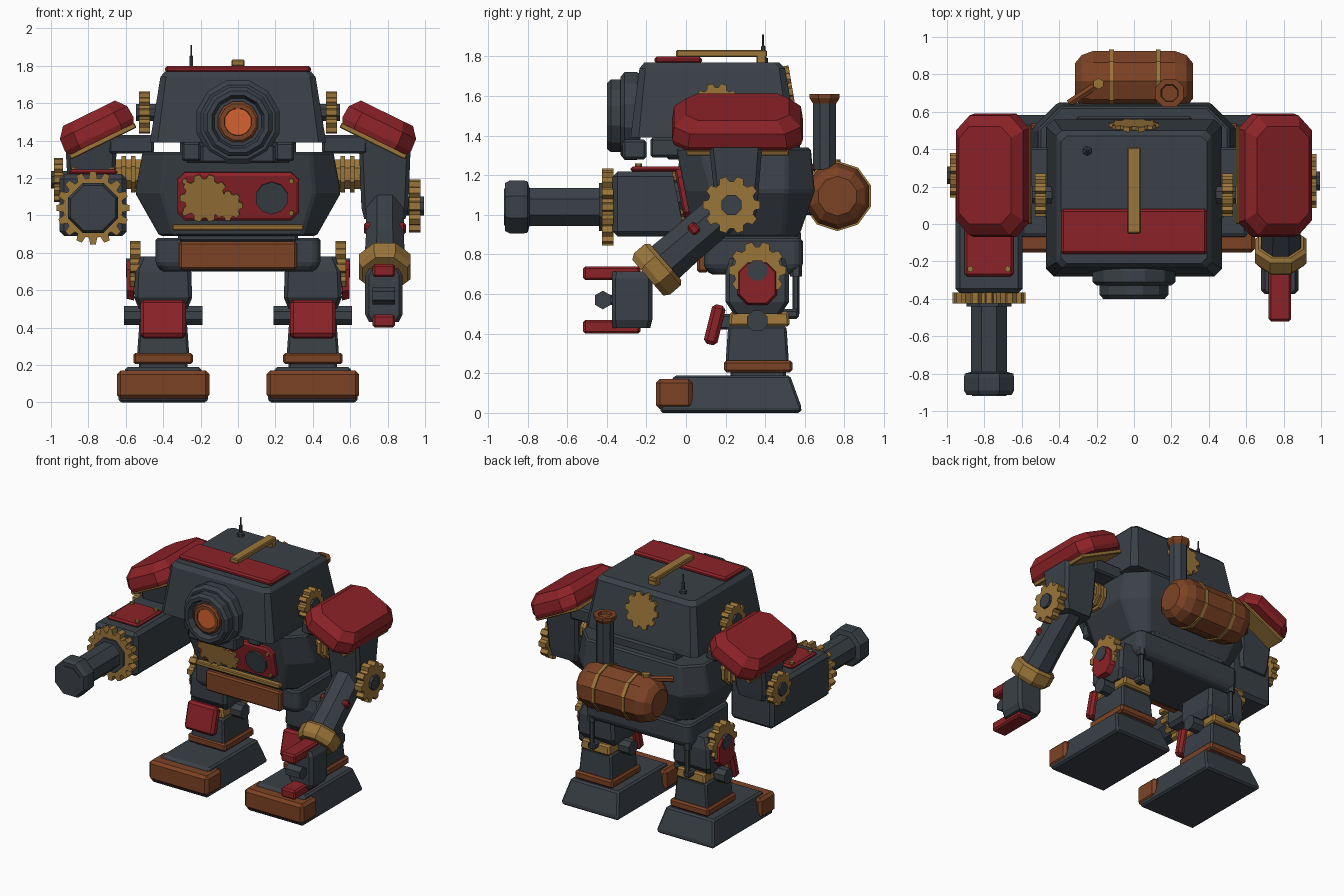
import bpy, bmesh, math
from mathutils import Vector, Matrix

if "Cube" in bpy.data.objects:
    bpy.data.objects.remove(bpy.data.objects["Cube"])


def material(name, rgb):
    m = bpy.data.materials.new(name)
    m.use_nodes = True
    col = (*rgb, 1)
    m.diffuse_color = col
    m.node_tree.nodes["Principled BSDF"].inputs["Base Color"].default_value = col
    return m


SLATE = material("dark slate", (.042, .052, .063))
RED = material("deep red", (.26, .016, .02))
GOLD = material("brass", (.33, .18, .042))
COPPER = material("copper brown", (.2, .055, .018))
GLOW = material("orange glow", (.66, .12, .03))

X, Z = Vector((1, 0, 0)), Vector((0, 0, 1))
FRONT = Vector((0, -1, 0))


def stack(name, rings, mat, c, d=Z, bevel=0):
    """Skin a stack of equal rings; local z follows direction d."""
    d = Vector(d).normalized()
    u = Vector((0, 1, 0)) if abs(d.x) > .99 else (X - d * d.x).normalized()
    v = d.cross(u)
    bm = bmesh.new()
    vs = [[bm.verts.new(p) for p in ring] for ring in rings]
    n = len(vs[0])
    for a, b in zip(vs, vs[1:]):
        for i in range(n):
            bm.faces.new((a[i], a[(i + 1) % n], b[(i + 1) % n], b[i]))
    bm.faces.new(vs[0][::-1])
    bm.faces.new(vs[-1])
    bmesh.ops.recalc_face_normals(bm, faces=bm.faces)
    me = bpy.data.meshes.new(name)
    bm.to_mesh(me)
    bm.free()
    me.materials.append(mat)
    ob = bpy.data.objects.new(name, me)
    bpy.context.collection.objects.link(ob)
    ob.matrix_world = Matrix.Translation(c) @ Matrix((u, v, d)).transposed().to_4x4()
    if bevel:
        b = ob.modifiers.new("edge", "BEVEL")
        b.width, b.segments = bevel, 1
    return ob


def loft(name, levels, mat, c=(0, 0, 0), d=Z, bevel=.012):
    """Levels: height, half width, y start, y end, corner cut."""
    rings = []
    for h, w, y0, y1, k in levels:
        if k:
            pts = [(w - k, y0), (w, y0 + k), (w, y1 - k), (w - k, y1),
                   (k - w, y1), (-w, y1 - k), (-w, y0 + k), (k - w, y0)]
        else:
            pts = [(w, y0), (w, y1), (-w, y1), (-w, y0)]
        rings.append([(x, y, h) for x, y in pts])
    return stack(name, rings, mat, c, d, bevel)


def box(name, c, size, mat, d=Z, bevel=.012, top=(1, 1)):
    w, l, h = (s / 2 for s in size)
    return loft(name, [(-h, w, -l, l, 0), (h, w * top[0], -l * top[1], l * top[1], 0)],
                mat, c, d, bevel)


def lathe(name, profile, mat, c, d=Z, n=8):
    """Profile: radius, height."""
    ang = [2 * math.pi * (i + .5) / n for i in range(n)]
    return stack(name, [[(r * math.cos(a), r * math.sin(a), h) for a in ang]
                        for r, h in profile], mat, c, d)


def cyl(name, c, r, depth, mat, d=Z, n=8):
    return lathe(name, [(r, -depth / 2), (r, depth / 2)], mat, c, d, n)


def gear(name, c, r, depth, d=X, teeth=10):
    pts = []
    for i in range(teeth):
        for f, k in ((-.36, .82), (-.2, 1), (.2, 1), (.36, .82)):
            a = 2 * math.pi * (i + f) / teeth
            pts.append((r * k * math.cos(a), r * k * math.sin(a)))
    return stack(name, [[(x, y, h) for x, y in pts] for h in (-depth / 2, depth / 2)],
                 GOLD, c, d)


# Torso and pelvis
loft("torso", [(.89, .42, .04, .57, .08), (1.12, .55, -.006, .65, .14),
               (1.34, .51, -.05, .63, .12)], SLATE)
loft("pelvis", [(.7, .41, .12, .56, .03), (.74, .44, .09, .59, .03),
                (.88, .44, .09, .59, .03)], SLATE)
box("waist", (0, .33, .89), (.64, .5, .06), SLATE)
box("belt_plate", (0, .085, .785), (.63, .06, .15), COPPER)
box("belly_bar", (0, .015, .935), (.7, .05, .03), GOLD, bevel=.006)

# Chest panel, slanted with the torso front
TILT = Vector((0, -1, -.2)).normalized()


def chest(x, z, off):
    return Vector((x, .04 - .2 * (z - .89), z)) + TILT * off


loft("chest_plate", [(0, .325, -.13, .13, .04), (.02, .325, -.13, .13, .04),
                     (.03, .31, -.115, .115, .035)], RED, chest(0, 1.105, 0), TILT, 0)
gear("chest_gear_large", chest(-.18, 1.1, .035), .13, .02, TILT, 10)
gear("chest_gear_small", chest(-.055, 1.06, .035), .08, .02, TILT, 8)
cyl("chest_gauge", chest(.18, 1.1, .035), .088, .02, SLATE, TILT, 10)
for x in (-.285, .285):
    for z in (1.02, 1.19):
        cyl("chest_rivet", chest(x, z, .035), .015, .015, GOLD, TILT, 6)

# Head
loft("head", [(1.39, .47, -.28, .56, .04), (1.43, .465, -.275, .555, .04),
              (1.74, .415, -.235, .5, .03), (1.77, .39, -.21, .47, .03)], SLATE, bevel=0)
box("neck", (0, .3, 1.355), (.62, .55, .09), SLATE)
box("jaw", (0, -.26, 1.33), (.4, .12, .1), SLATE)
for s in (-1, 1):
    box("jaw_vent", (s * .25, -.1, 1.34), (.1, .16, .1), SLATE)
box("jaw_vent_bar", (0, -.06, 1.31), (.56, .08, .06), SLATE)
lathe("eye_housing", [(.22, 0), (.23, .02), (.23, .08), (.205, .1), (.19, .1), (.19, .15),
                      (.17, .17), (.145, .17), (.13, .13), (.05, .13)],
      SLATE, (0, -.23, 1.5), FRONT, 12)
lathe("eye_ring", [(.112, 0), (.112, .02), (.1, .03), (.075, .03), (.07, .015), (.05, .015)],
      COPPER, (0, -.355, 1.5), FRONT, 12)
cyl("eye_lens", (0, -.37, 1.5), .074, .02, GLOW, FRONT, 10)
box("brow_plate", (0, -.04, 1.782), (.78, .24, .036), RED)
box("crest_bar", (0, .18, 1.815), (.07, .46, .035), GOLD, bevel=.006)
box("crest_post", (0, .38, 1.785), (.07, .05, .05), GOLD, bevel=.006)
lathe("antenna", [(.025, 0), (.025, .02), (.012, .03), (.012, .08), (.005, .085), (.005, .14)],
      SLATE, (-.25, .39, 1.77), n=6)
gear("head_back_gear", (0, .515, 1.62), .135, .05, (0, 1, .17))
for s in (-1, 1):
    gear("head_side_gear", (s * .5, .155, 1.55), .115, .06)
    cyl("head_gear_axle", (s * .48, .155, 1.55), .05, .13, SLATE, X)

# Shoulders and upper arms
for s in (-1, 1):
    tilt = Vector((s * .44, 0, .9)).normalized()
    mid = Vector((s * .735, .26, 1.42))
    loft("shoulder_pad", [(-.03, .19, -.32, .32, .07), (0, .205, -.33, .33, .08),
                          (.07, .2, -.32, .32, .08), (.125, .155, -.26, .26, .06)],
         RED, mid + tilt * .015, tilt, 0)
    box("shoulder_trim", mid - tilt * .025, (.39, .52, .03), GOLD, tilt, .005)
    box("shoulder_beam", (s * .57, .26, 1.38), (.24, .3, .1), SLATE)
    cyl("shoulder_joint", (s * .6, .26, 1.22), .085, .24, GOLD, X)
    for x in (.56, .61):
        cyl("shoulder_joint_ring", (s * x, .26, 1.22), .105, .025, GOLD, X)
    low = .98 if s > 0 else 1.1
    loft("upper_arm", [(low, .11, -.09, .1, .02), (low + .06, .125, -.1, .11, .02),
                       (1.41, .14, -.14, .14, .02)], SLATE, (s * .785, .25, 0), bevel=0)

# Left arm with gripper
elbow = Vector((.785, .23, 1.05))
arm = Vector((0, -.75, -.65)).normalized()
gear("elbow_gear", (.945, .23, 1.05), .145, .06)
cyl("elbow_axle", (.93, .23, 1.05), .055, .13, SLATE, X)
lathe("forearm", [(.11, -.08), (.11, .3), (.12, .55)], SLATE, elbow, arm)
lathe("wrist_cuff", [(.13, .44), (.15, .46), (.15, .53), (.13, .56)], GOLD, elbow, arm)
box("forearm_clamp", (.785, .04, .93), (.225, .06, .05), RED, arm)
loft("hand", [(.43, .08, -.37, -.18, .02), (.47, .1, -.375, -.17, .02),
              (.68, .1, -.375, -.17, .02), (.715, .08, -.37, -.18, .02)],
     SLATE, (.78, 0, 0), bevel=0)
for z in (.435, .705):
    box("gripper_finger", (.78, -.375, z), (.12, .29, .07), RED)
cyl("gripper_knuckle", (.78, -.42, .57), .047, .12, SLATE, X, 6)
box("knuckle_mount", (.78, -.385, .57), (.1, .06, .05), SLATE)

# Right arm with cannon
gun = Vector((-.775, 0, 1.04))
box("cannon_housing", gun + Vector((0, -.02, .015)), (.36, .7, .33), SLATE, bevel=.025)
box("cannon_cover", gun + Vector((0, -.13, .19)), (.26, .3, .03), RED)
for x in (-.1, .1):
    for y in (-.24, -.02):
        cyl("cover_rivet", gun + Vector((x, y, .21)), .017, .02, GOLD, n=6)
gear("cannon_gear", gun + Vector((0, -.395, 0)), .195, .06, FRONT, 16)
lathe("cannon_barrel", [(.13, .36), (.13, .44), (.103, .44), (.103, .79), (.14, .8),
                        (.145, .82), (.145, .89), (.13, .915), (.1, .915), (.1, .92)],
      SLATE, gun, FRONT)
gear("cannon_arm_gear", (-.96, .26, 1.19), .12, .05)
cyl("cannon_arm_axle", (-.935, .26, 1.19), .05, .13, SLATE, X)

# Legs
for s in (-1, 1):
    cx = s * .4
    loft("thigh", [(.5, .13, .24, .48, .02), (.56, .155, .2, .52, .02),
                   (.7, .15, .2, .52, .02), (.78, .12, .22, .5, .02)],
         SLATE, (cx, 0, 0), bevel=0)
    gear("hip_gear", (s * .55, .36, .72), .145, .055)
    loft("hip_guard", [(-.02, .1, -.11, .11, .05), (.02, .09, -.1, .1, .045)],
         RED, (s * .575, .36, .655), X * s, 0)
    cyl("hip_axle", (s * .56, .36, .72), .055, .08, SLATE, X)
    box("knee_band", (cx, .37, .475), (.25, .31, .075), GOLD, top=(.9, .95))
    cyl("knee_axle", (cx, .36, .465), .056, .42, SLATE, X)
    box("knee_pad", (cx, .145, .445), (.245, .07, .205), RED, (0, .24, .97), .018)
    box("knee_mount", (cx, .2, .46), (.12, .1, .08), SLATE)
    box("shin", (cx, .36, .345), (.28, .32, .19), SLATE, top=(.9, .92))
    box("ankle_cuff", (cx, .365, .235), (.32, .345, .06), COPPER)
    box("ankle", (cx, .365, .19), (.26, .28, .06), SLATE)
    loft("foot", [(0, .235, -.13, .58, 0), (.025, .24, -.13, .585, 0),
                  (.19, .2, -.06, .525, 0)], SLATE, (cx, 0, 0))
    box("toe_cap", (cx, -.06, .095), (.495, .185, .15), COPPER, bevel=.02)
    cyl("leg_piston", (cx, .555, .68), .018, .36, SLATE, n=6)
    cyl("piston_sleeve", (cx, .555, .77), .03, .16, SLATE, n=6)
    box("piston_foot", (cx, .525, .5), (.06, .09, .05), SLATE)

# Back boiler
boiler = Vector((0, .765, 1.095))
lathe("boiler_tank", [(.1, -.315), (.145, -.28), (.168, -.22), (.168, .22), (.145, .28),
                      (.1, .315)], COPPER, boiler, X, 10)
for x in (-.12, .13):
    cyl("boiler_band", boiler + X * x, .177, .026, GOLD, X, 10)
box("boiler_mount", (0, .63, 1.1), (.4, .12, .2), SLATE)
cyl("chimney", (.19, .7, 1.41), .063, .36, SLATE)
lathe("chimney_rim", [(.062, 1.56), (.082, 1.59), (.082, 1.61), (.05, 1.61), (.045, 1.59)],
      COPPER, (.19, .7, 0))
cyl("boiler_pipe", (-.265, .7, 1.24), .022, .2, COPPER, (-.83, -.55, 0), 6)
cyl("boiler_valve", (-.19, .75, 1.25), .03, .06, GOLD, n=6)
